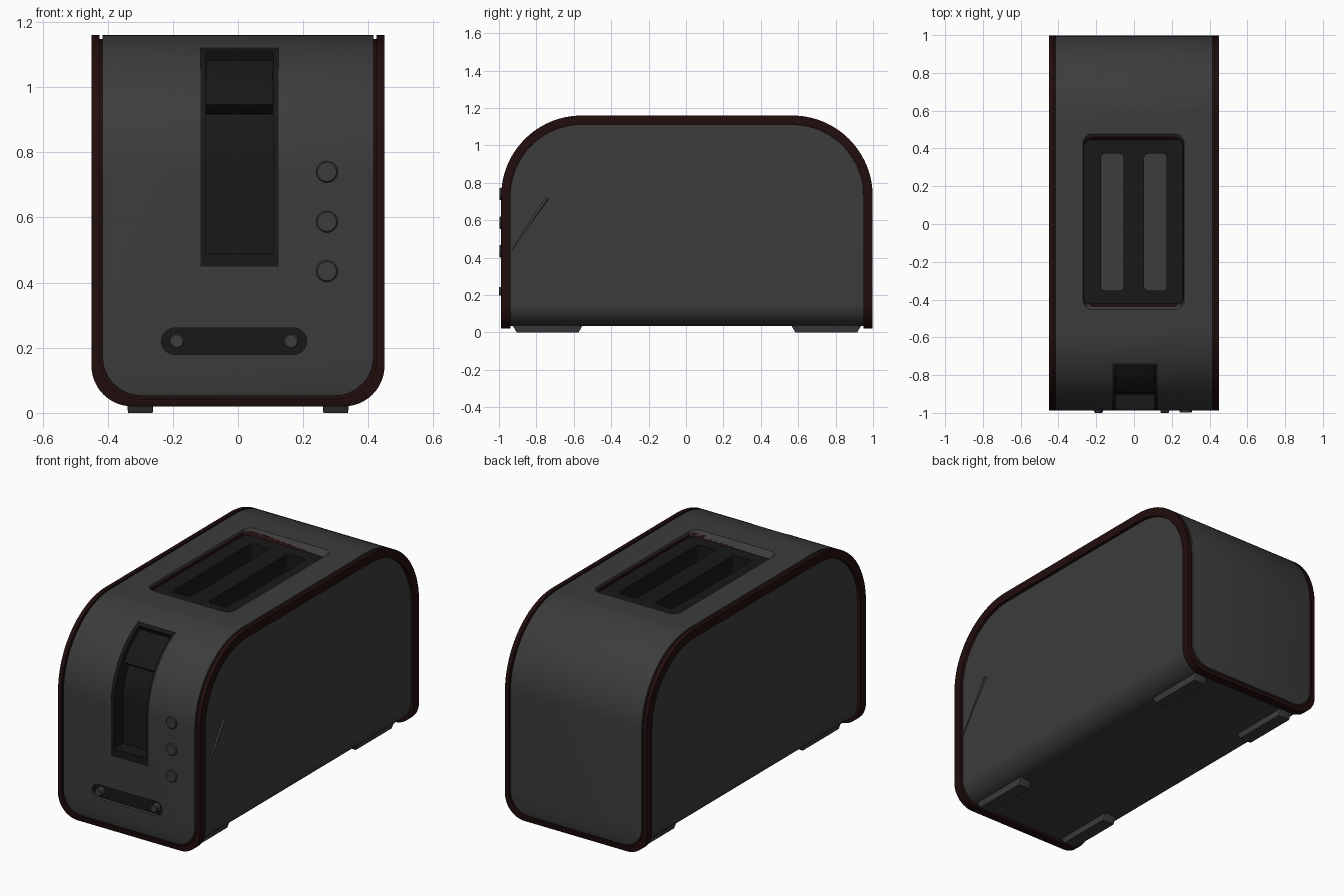
import bpy, bmesh
from math import sin, cos, pi, radians, asin

if "Cube" in bpy.data.objects:
    bpy.data.objects.remove(bpy.data.objects["Cube"])

CY, H, R, ZTOP = 0.005, 0.993, 0.43, 1.16   # side profile: centre, half length, corner radius, top
YF, ZC = CY - H, ZTOP - R


def material(name, rgb):
    m = bpy.data.materials.new(name)
    m.diffuse_color = (*rgb, 1)
    m.use_nodes = True
    m.node_tree.nodes["Principled BSDF"].inputs["Base Color"].default_value = m.diffuse_color
    return m


GREY = material("dark_grey", (0.045, 0.045, 0.045))
BLACK = material("black", (0.009, 0.009, 0.009))
RED = material("dark_red", (0.016, 0.004, 0.004))


def loft(name, rings, mat=None):
    """Closed solid through rings of equal point count."""
    bm = bmesh.new()
    vs = [[bm.verts.new(p) for p in r] for r in rings]
    n = len(rings[0])
    for a, b in zip(vs, vs[1:]):
        for i in range(n):
            bm.faces.new((a[i], a[(i + 1) % n], b[(i + 1) % n], b[i]))
    bm.faces.new(vs[0])
    bm.faces.new(vs[-1])
    bmesh.ops.remove_doubles(bm, verts=bm.verts, dist=1e-5)
    bmesh.ops.recalc_face_normals(bm, faces=bm.faces)
    me = bpy.data.meshes.new(name)
    bm.to_mesh(me)
    bm.free()
    ob = bpy.data.objects.new(name, me)
    bpy.context.collection.objects.link(ob)
    if mat:
        me.materials.append(mat)
    return ob


def arc_pt(a, w=0):
    return (YF + R - R * cos(a), ZC + R * sin(a), -cos(a), sin(a), w)


def half_path(hw, zbot, rc):
    """Front half of the shell path: y, z, normal y, normal z, half width."""
    low = [(YF, zbot + rc * (1 - cos(a)), -1, 0, hw - rc + rc * sin(a))
           for a in [i * pi / 24 for i in range(13)]]
    return low + [arc_pt(i * pi / 48, hw) for i in range(25)]


def band(name, path, out, inn, mat=None, x=None):
    rings = []
    for y, z, ny, nz, w in path:
        x0, x1 = x or (-w, w)
        o, i = (y + ny * out, z + nz * out), (y + ny * inn, z + nz * inn)
        rings.append([(x0, *o), (x1, *o), (x1, *i), (x0, *i)])
    return loft(name, rings, mat)


def full_band(name, hw, zbot, rc, out, inn, mat=None):
    h = half_path(hw, zbot, rc)
    back = [(2 * CY - y, z, -ny, nz, w) for y, z, ny, nz, w in reversed(h)]
    return band(name, h + back, out, inn, mat)


def front_path(z0, a0, a1):
    p = [arc_pt(a0 + (a1 - a0) * i / 16) for i in range(17)]
    return ([(YF, z0, -1, 0, 0)] if z0 else []) + p


def rrect(cx, cy, hx, hy, r, seg=8):
    pts = []
    for k, (sx, sy) in enumerate([(1, 1), (-1, 1), (-1, -1), (1, -1)]):
        for i in range(seg + 1):
            a = (k + i / seg) * pi / 2
            pts.append((cx + sx * (hx - r) + r * cos(a), cy + sy * (hy - r) + r * sin(a)))
    return pts


def upright(name, levels, mat=None):
    """Levels of (z, rounded rectangle arguments)."""
    return loft(name, [[(x, y, z) for x, y in rrect(*rr)] for z, rr in levels], mat)


def facing(name, levels, mat=None):
    """Same, but stacked along y for the front face."""
    return loft(name, [[(x, y, z) for x, z in rrect(*rr)] for y, rr in levels], mat)


def finish(ob, cutters=(), bevel=0):
    bpy.context.view_layer.objects.active = ob
    for o in bpy.context.selected_objects:
        o.select_set(False)
    ob.select_set(True)
    if bevel:
        m = ob.modifiers.new("bevel", 'BEVEL')
        m.width, m.segments, m.limit_method, m.angle_limit = bevel, 3, 'ANGLE', radians(40)
        bpy.ops.object.modifier_apply(modifier=m.name)
    for c in cutters:
        m = ob.modifiers.new("cut", 'BOOLEAN')
        m.operation, m.object, m.solver = 'DIFFERENCE', c, 'EXACT'
        bpy.ops.object.modifier_apply(modifier=m.name)
    bpy.ops.object.shade_smooth_by_angle(angle=radians(30))


# cutters
LX = (-0.115, 0.125)
slot_top = asin((1.12 - ZC) / R)
lever_cut = band("lever_cutter", front_path(0.45, 0, slot_top), 0.05, -0.11, x=LX)
tray_cut = band("tray_cutter", front_path(0.49, 0, slot_top - 0.05), 0.05, -0.085, x=(-0.098, 0.108))
groove_cut = full_band("groove_cutter", 0.426, 0.043, 0.125, 0.05, -0.012)
INNER = (-0.002, 0.012, 0.262, 0.433, 0.03)
OUTER = (-0.002, 0.012, 0.268, 0.465, 0.05)
well_cut = upright("well_cutter", [(0.3, INNER), (1.13, INNER), (1.16, OUTER), (1.2, OUTER)])
slot_cuts = [upright("slot_cutter", [(0.2, (x, 0.01, 0.059, 0.362, 0.02)),
                                     (1.3, (x, 0.01, 0.059, 0.362, 0.02))])
             for x in (-0.115, 0.113)]
CAP = (-0.012, 0.22, 0.223, 0.041, 0.041)
cap_cut = facing("capsule_cutter", [(-1.1, CAP), (-0.965, CAP)])

# inner body with rounded lower edges
rings = []
for y, z, ny, nz, w in half_path(0.432, 0.08, 0.12):
    y, z = y - ny * 0.045, z - nz * 0.045
    if z < 0.2:
        z -= 0.045
    rings.append([(-w, y, z), (w, y, z), (w, 2 * CY - y, z), (-w, 2 * CY - y, z)])
body = loft("body", rings, GREY)
finish(body, [lever_cut, well_cut])

# red rim band and the grey cover set into it
rim = full_band("rim", 0.45, 0.02, 0.125, 0, -0.05, RED)
finish(rim, [groove_cut, lever_cut, well_cut, cap_cut], bevel=0.012)
cover = full_band("cover", 0.416, 0.052, 0.12, 0, -0.03, GREY)
finish(cover, [lever_cut, well_cut, cap_cut], bevel=0.005)

# bread well with two slots
well = upright("bread_well", [(0.3, INNER), (1.13, INNER)], BLACK)
finish(well, slot_cuts)

# lever channel and lever
tray = band("lever_channel", front_path(0.45, 0, slot_top), -0.003, -0.11, BLACK, x=LX)
finish(tray, [tray_cut])
lever = band("lever", front_path(None, radians(33), slot_top - 0.05), -0.028, -0.1, BLACK, x=(-0.098, 0.108))
finish(lever, bevel=0.004)

# front buttons, recessed strip and knobs
for i, z in enumerate((0.435, 0.587, 0.74)):
    b = facing(f"button_{i}", [(-0.96, (0.273, z, 0.033, 0.033, 0.033)),
                               (-0.994, (0.273, z, 0.033, 0.033, 0.033)),
                               (-0.998, (0.273, z, 0.029, 0.029, 0.029))], GREY)
    finish(b)
finish(facing("control_strip", [(-0.95, CAP), (-0.967, CAP)], BLACK))
for i, x in enumerate((-0.188, 0.163)):
    k = facing(f"knob_{i}", [(-0.955, (x, 0.22, 0.023, 0.023, 0.023)),
                             (-0.996, (x, 0.22, 0.023, 0.023, 0.023)),
                             (-1.0, (x, 0.22, 0.019, 0.019, 0.019))], GREY)
    finish(k)

# tapered feet
for sx in (-1, 1):
    for sy in (-1, 1):
        f = upright(f"foot_{sx}_{sy}", [(0.0, (sx * 0.3, CY + sy * 0.745, 0.038, 0.165, 0.005, 2)),
                                        (0.06, (sx * 0.3, CY + sy * 0.745, 0.042, 0.2, 0.005, 2))], GREY)
        finish(f)

# thin diagonal crease on the right side
finish(loft("side_crease", [[(0.425, -0.935, 0.43), (0.436, -0.93, 0.437), (0.425, -0.93, 0.45)],
                            [(0.425, -0.73, 0.71), (0.442, -0.74, 0.715), (0.425, -0.77, 0.715)]], GREY))

# drop the helpers
for c in [lever_cut, tray_cut, groove_cut, well_cut, cap_cut, *slot_cuts]:
    c.hide_render = True
    bpy.data.objects.remove(c)
